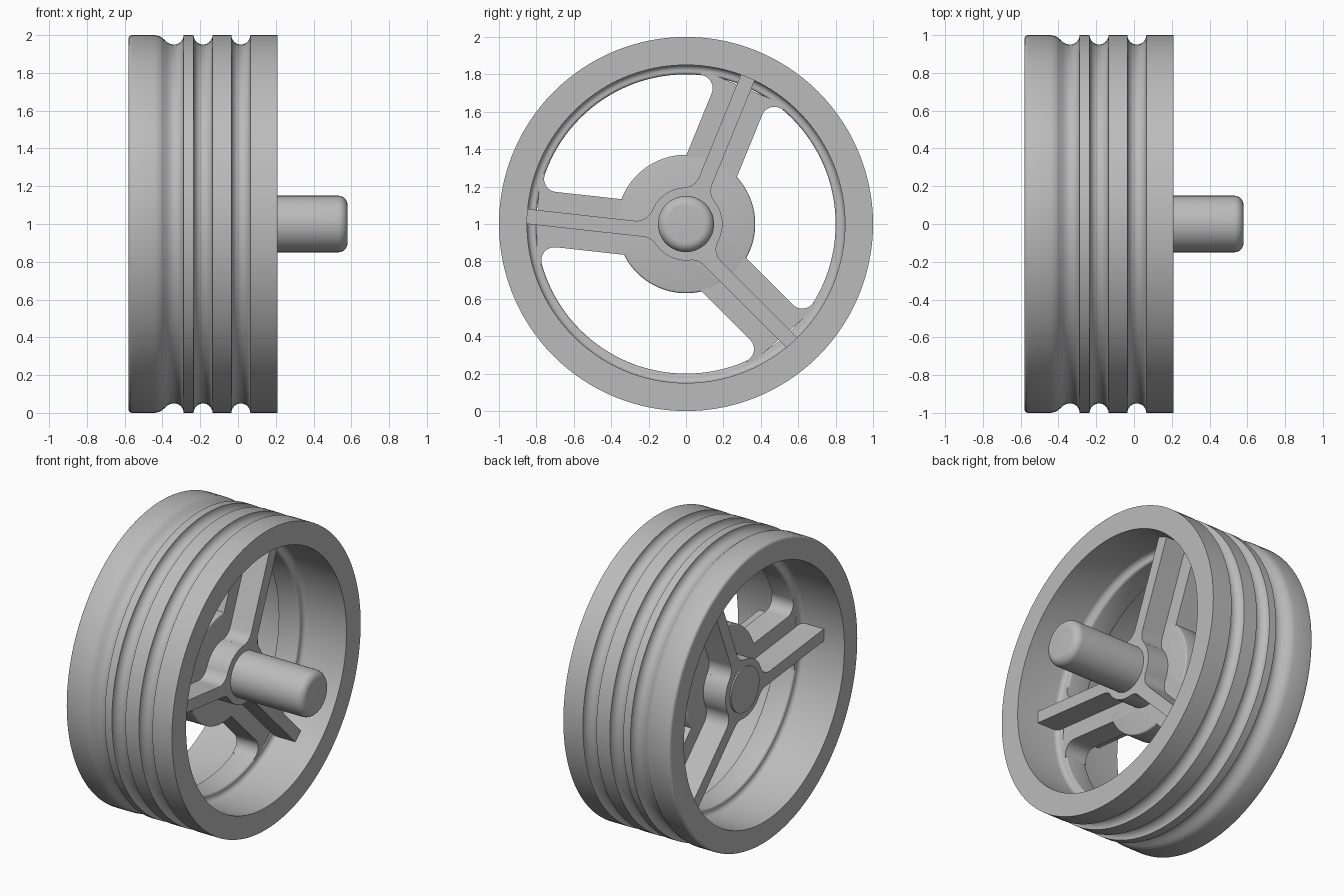
import bpy, bmesh, math
from mathutils import Vector, Matrix

if "Cube" in bpy.data.objects:
    bpy.data.objects.remove(bpy.data.objects["Cube"], do_unlink=True)

grey = bpy.data.materials.new("plain_grey")
grey.use_nodes = True
colour = (0.5, 0.5, 0.5, 1)
grey.diffuse_color = colour
grey.node_tree.nodes["Principled BSDF"].inputs["Base Color"].default_value = colour


def finish(name, bm):
    bmesh.ops.remove_doubles(bm, verts=bm.verts, dist=1e-5)
    bmesh.ops.recalc_face_normals(bm, faces=bm.faces)
    mesh = bpy.data.meshes.new(name)
    bm.to_mesh(mesh)
    bm.free()
    mesh.materials.append(grey)
    obj = bpy.data.objects.new(name, mesh)
    obj.location.z = 1
    bpy.context.collection.objects.link(obj)
    bpy.ops.object.select_all(action='DESELECT')
    obj.select_set(True)
    bpy.context.view_layer.objects.active = obj
    bpy.ops.object.shade_smooth_by_angle(angle=math.radians(32))
    return obj


def arc(cx, cy, r, a, b, n=8):
    """Points on an arc from angle a to b, in degrees."""
    angles = [math.radians(a + (b - a) * i / n) for i in range(n + 1)]
    return [(cx + r * math.cos(t), cy + r * math.sin(t)) for t in angles]


def lathe(name, profile, closed=False, steps=128):
    """Turn (x, radius) points around the axle."""
    bm = bmesh.new()
    verts = [bm.verts.new((x, 0, r)) for x, r in profile]
    edges = [bm.edges.new(p) for p in zip(verts, verts[1:])]
    if closed:
        edges.append(bm.edges.new((verts[-1], verts[0])))
    bmesh.ops.spin(bm, geom=verts + edges, cent=(0, 0, 0), axis=(1, 0, 0),
                   angle=math.tau, steps=steps)
    return finish(name, bm)


def arm(name, angle, offset, half, x0, x1, end, hub=None, hub_fillet=0.0,
        rim=None, rim_fillet=0.0):
    """Radial bar with optional fillets into the hub and the rim."""
    sides = []
    for sg in (-1, 1):
        edge = offset + sg * half
        pts = []
        if hub:
            t = edge + sg * hub_fillet
            s = math.sqrt((hub + hub_fillet) ** 2 - t * t)
            toward = math.degrees(math.atan2(t, s)) - sg * 180
            pts += [(0, 0)] if sg < 0 else []
            pts += arc(s, t, hub_fillet, toward, -sg * 90)
        else:
            pts.append((0, edge))
        if rim:
            t = edge + sg * rim_fillet
            s = math.sqrt((rim - rim_fillet) ** 2 - t * t)
            out = math.atan2(t, s)
            pts += arc(s, t, rim_fillet, -sg * 90, math.degrees(out))
            pts.append((end * math.cos(out), end * math.sin(out)))
        else:
            pts.append((math.sqrt(end ** 2 - edge ** 2), edge))
        sides.append(pts)
    outline = sides[0] + sides[1][::-1]
    bm = bmesh.new()
    face = bm.faces.new([bm.verts.new((x0, s, t)) for s, t in outline])
    new = bmesh.ops.extrude_face_region(bm, geom=[face])["geom"]
    bmesh.ops.translate(bm, vec=(x1 - x0, 0, 0),
                        verts=[v for v in new if isinstance(v, bmesh.types.BMVert)])
    bmesh.ops.rotate(bm, verts=bm.verts, cent=Vector(),
                     matrix=Matrix.Rotation(math.radians(angle), 3, 'X'))
    return finish(name, bm)


WEB0, WEB1 = -0.265, -0.105
RIB0, RIB1 = -0.43, 0.05

# Rim: grooved outside, stepped bore with an inner lip
outer = arc(-0.56, 0.98, 0.02, 180, 90, 5)
outer += [(-0.44, 1.0), (-0.415, 0.994), (-0.395, 0.98), (-0.375, 0.962), (-0.355, 0.952)]
outer += arc(-0.338, 1.0, 0.05, 270, 360)
for centre in (-0.185, 0.015):
    outer += arc(centre, 1.0, 0.05, 180, 360, 14)
outer += [(0.21, 1.0)]
bore = [(0.21, 0.85)]
bore += arc(WEB1 + 0.03, 0.82, 0.03, 90, 90, 1)[:1]
bore += arc(WEB1 + 0.03, 0.82, 0.03, 90, 180, 5)[1:]
bore += arc(WEB1 - 0.015, 0.815, 0.015, 0, -90, 4)
bore += arc(WEB0 + 0.015, 0.815, 0.015, 270, 180, 4)
bore += arc(WEB0 - 0.03, 0.82, 0.03, 0, 90, 5)
bore += [(-0.58, 0.85)]
lathe("rim", outer + bore, closed=True)

# Hub disc, hub sleeve and axle
lathe("hub_disc", [(WEB0, 0)] + arc(WEB0 + 0.01, 0.36, 0.01, 180, 90, 3)
      + arc(WEB1 - 0.01, 0.36, 0.01, 90, 0, 3) + [(WEB1, 0)])
lathe("hub_sleeve", [(RIB0, 0), (RIB0, 0.195), (RIB1, 0.195), (RIB1, 0)], steps=64)
lathe("axle", [(RIB0 - 0.01, 0), (RIB0 - 0.01, 0.15)]
      + arc(0.53, 0.10, 0.05, 90, 0) + [(0.58, 0)], steps=64)

# Three spokes, each a wide web with a deep narrow rib
for number, (angle, offset) in enumerate(((67.8, -0.01), (173.7, 0.053), (-45, -0.048)), 1):
    arm(f"spoke_web_{number}", angle, offset, 0.147, WEB0, WEB1, 0.83,
        rim=0.80, rim_fillet=0.07)
    arm(f"spoke_rib_{number}", angle, offset, 0.04, RIB0, RIB1, 0.86,
        hub=0.195, hub_fillet=0.09)
